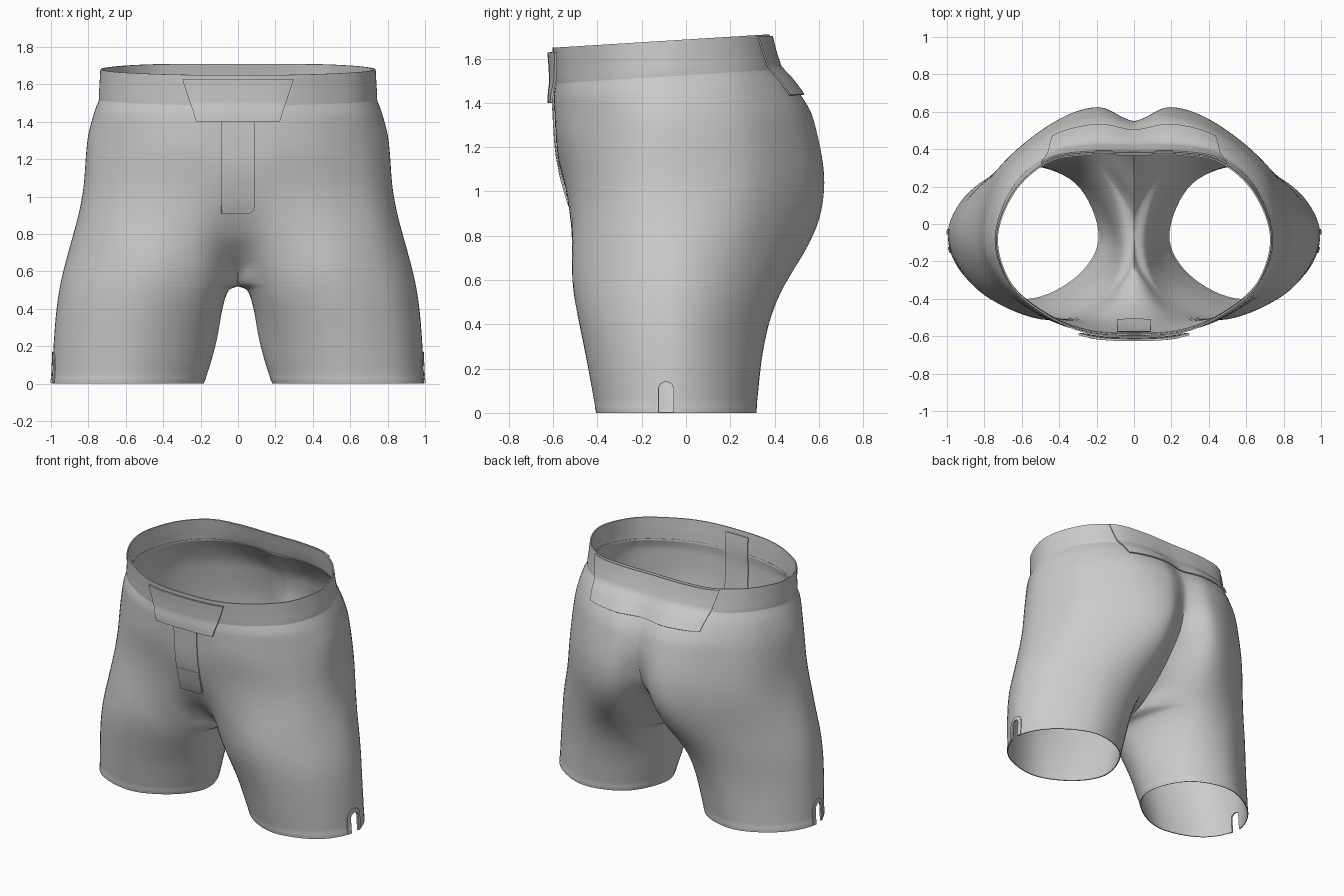
import bpy, bmesh, math
from mathutils import Vector
from mathutils.bvhtree import BVHTree

if "Cube" in bpy.data.objects:
    bpy.data.objects.remove(bpy.data.objects["Cube"])

# Half cross-sections by height; columns run front -> side -> back
LEVELS = [0, .3, .52, .62, .8, 1.0, 1.3, 1.46, 1.53, 1.68]
XS = [[.30, .57, .87, .996, .88, .60, .31],
      [.22, .53, .85, .98, .86, .56, .27],
      [.17, .50, .82, .955, .84, .54, .24],
      [.19, .50, .80, .93, .82, .52, .23],
      [.24, .52, .77, .88, .78, .49, .21],
      [.26, .52, .74, .83, .74, .46, .19],
      [.26, .50, .71, .805, .71, .45, .19],
      [.25, .49, .685, .765, .68, .46, .22],
      [.25, .47, .66, .74, .65, .47, .25],
      [.25, .46, .65, .73, .64, .46, .25]]
YS = [[-.28, -.405, -.31, -.07, .17, .315, .22],
      [-.33, -.46, -.34, -.07, .17, .345, .27],
      [-.41, -.505, -.36, -.07, .19, .39, .36],
      [-.46, -.515, -.35, -.07, .20, .425, .45],
      [-.515, -.49, -.34, -.07, .23, .485, .575],
      [-.535, -.47, -.32, -.08, .27, .53, .63],
      [-.575, -.49, -.32, -.08, .25, .49, .575],
      [-.58, -.49, -.325, -.08, .21, .41, .475],
      [-.57, -.48, -.32, -.08, .19, .355, .41],
      [-.58, -.49, -.33, -.08, .17, .33, .37]]
# Centre seam: height, front y, back y
SEAM = [(.52, -.06, -.06), (.53, -.13, .01), (.56, -.20, .08), (.62, -.28, .17),
        (.7, -.36, .27), (.8, -.445, .37), (1.0, -.54, .51), (1.2, -.583, .55),
        (1.3, -.59, .535), (1.46, -.597, .455), (1.53, -.59, .41), (1.68, -.60, .37)]
# Inner leg: height, x
INNER = [(0, .185), (.05, .165), (.25, .11), (.4, .085), (.48, .062), (.505, .042), (.52, 0)]


def curve(zs, vs):
    """Smooth interpolation without overshoot."""
    n = len(zs)
    d = [(vs[i + 1] - vs[i]) / (zs[i + 1] - zs[i]) for i in range(n - 1)]
    m = [d[0]] + [0 if a * b <= 0 else 2 * a * b / (a + b) for a, b in zip(d, d[1:])] + [d[-1]]

    def f(z):
        i = max(0, min(n - 2, sum(k <= z for k in zs) - 1))
        h = zs[i + 1] - zs[i]
        t = min(1, max(0, (z - zs[i]) / h))
        return ((1 + 2 * t) * (1 - t) ** 2 * vs[i] + t * (1 - t) ** 2 * h * m[i]
                + t * t * (3 - 2 * t) * vs[i + 1] + t * t * (t - 1) * h * m[i + 1])
    return f


def clamp(v):
    return max(0.0, min(1.0, v))


fx = [curve(LEVELS, c) for c in zip(*XS)]
fy = [curve(LEVELS, c) for c in zip(*YS)]
seam_z, seam_f, seam_b = zip(*SEAM)
front_y, back_y = curve(seam_z, seam_f), curve(seam_z, seam_b)
inner_x = curve(*zip(*INNER))
SEG = 8


def outline(z):
    p = [Vector((a(z), b(z))) for a, b in zip(fx, fy)]
    if z <= .52:
        f0 = b0 = Vector((inner_x(z), -.06))
    else:
        f0, b0 = Vector((0, front_y(z))), Vector((0, back_y(z)))
    p = [f0] + p + [b0]
    u, w = clamp((z - .52) / .1), clamp((1.45 - z) / .15)
    mirror_f, mirror_b = Vector((-p[1].x, p[1].y)), Vector((-p[-2].x, p[-2].y))
    g0 = p[-2].lerp(mirror_f, u)
    g1 = p[1].lerp(mirror_b.lerp(2 * b0 - p[-2], w * .6), u)
    q = [g0] + p + [g1]
    out = []
    for i in range(1, len(q) - 2):
        for s in range(SEG + (i == len(q) - 3)):
            t = s / SEG
            out.append(.5 * (2 * q[i] + (q[i + 1] - q[i - 1]) * t
                             + (2 * q[i - 1] - 5 * q[i] + 4 * q[i + 1] - q[i + 2]) * t * t
                             + (3 * q[i] - q[i - 1] - 3 * q[i + 1] + q[i + 2]) * t ** 3))
    return out


def section(z, grow=1.0):
    """Outline at one height, eased vertically away from the centre seam."""
    base = outline(z)
    reach = .16 * clamp(z / .3) * clamp((1.3 - z) / .3)
    near = [outline(z + reach * k / 5) for k in range(-5, 6)]
    c = Vector((.58, -.05)) if z < .5 else Vector((0, -.1))
    out, last = [], len(base) - 1
    for j, v in enumerate(base):
        w = clamp(min(j, last - j) / 7)
        wt = [6 - abs(k) for k in range(-5, 6)]
        mean = sum((n[j] * a for n, a in zip(near, wt)), Vector((0, 0))) / sum(wt)
        v = c + (v.lerp(mean, w * w * (3 - 2 * w)) - c) * grow
        out.append((max(0, v.x), v.y, z + .062 * (v.y + .1) * clamp((z - 1) / .5)))
    return out


def grid_faces(rows, cols):
    return [(i * cols + j, i * cols + j + 1, (i + 1) * cols + j + 1, (i + 1) * cols + j)
            for i in range(rows - 1) for j in range(cols - 1)]


def loft(sections):
    return [v for s in sections for v in s], grid_faces(len(sections), len(sections[0]))


def make(name, verts, faces, thick=0.0, offset=-1, mirror=False, cutter=None):
    me = bpy.data.meshes.new(name)
    me.from_pydata(verts, [], faces)
    bm = bmesh.new()
    bm.from_mesh(me)
    bmesh.ops.remove_doubles(bm, verts=bm.verts, dist=1e-5)
    bm.to_mesh(me)
    bm.free()
    ob = bpy.data.objects.new(name, me)
    bpy.context.collection.objects.link(ob)
    if mirror:
        ob.modifiers.new("mirror", 'MIRROR').merge_threshold = 1e-4
    m = ob.modifiers.new("cloth", 'SOLIDIFY')
    m.thickness, m.offset = thick, offset
    if cutter:
        m = ob.modifiers.new("notch", 'BOOLEAN')
        m.operation, m.object, m.solver = 'DIFFERENCE', cutter, 'EXACT'
    bpy.ops.object.select_all(action='DESELECT')
    ob.select_set(True)
    bpy.context.view_layer.objects.active = ob
    bpy.ops.object.convert(target='MESH')
    bpy.ops.object.shade_smooth_by_angle(angle=math.radians(40))


# Row heights: hem fold, leg, dense crotch, hips
rows = [0, .014, .028, .034] + [.034 + .446 * i / 14 for i in range(1, 15)]
rows += [.49, .5, .507, .513, .517, .52, .523, .53, .54, .55, .565, .58, .6]
rows += [.6 + .93 * i / 32 for i in range(1, 33)]
body = [section(z, 1.004 if z < .03 else 1.0) for z in rows]
band = [section(1.515 + .165 * i / 6, 1.008 if i else 1.0) for i in range(7)]
tree = BVHTree.FromPolygons(*loft(body + [section(1.6), section(1.68)]))

# Side notch cutter: a round-topped slot through each outer hem
NY, NR, NZ = -.09, .033, .107
prof = [(NY - NR, -.1)] + [(NY - NR * math.cos(math.pi * i / 12), NZ + NR * math.sin(math.pi * i / 12))
                           for i in range(13)] + [(NY + NR, -.1)]
bm = bmesh.new()
for s in (-1, 1):
    face = bm.faces.new([bm.verts.new((s * .8, y, z)) for y, z in prof])
    ext = bmesh.ops.extrude_face_region(bm, geom=[face])["geom"]
    bmesh.ops.translate(bm, vec=(s * .4, 0, 0), verts=[g for g in ext if isinstance(g, bmesh.types.BMVert)])
bmesh.ops.recalc_face_normals(bm, faces=bm.faces)
cut_me = bpy.data.meshes.new("notch_cutter")
bm.to_mesh(cut_me)
bm.free()
cutter = bpy.data.objects.new("notch_cutter", cut_me)
bpy.context.collection.objects.link(cutter)
cutter.hide_render = True

# Main garment and waistband
make("shorts_body", *loft(body), thick=.006, mirror=True, cutter=cutter)
make("waistband", *loft(band), thick=.008, mirror=True)
bpy.data.objects.remove(cutter)


def panel(name, top, bottom, side, lift, thick=.008, corner=0.0, n=24, m=14):
    """Cloth patch laid on the front (side=-1) or back (side=1)."""
    verts = []
    for i in range(m + 1):
        for j in range(n + 1):
            u, v = 2 * j / n - 1, i / m
            low = bottom[1]
            over = bottom[0] * u - (bottom[0] - corner)
            if corner and over > 0:
                low += corner - math.sqrt(max(0, corner ** 2 - over ** 2))
            x = u * (bottom[0] + (top[0] - bottom[0]) * v)
            z = low + (top[1] - low) * v
            hit, nor, _, _ = tree.ray_cast(Vector((max(abs(x), 1e-3), 2 * side, z)), Vector((0, -side, 0)))
            p = hit + nor * lift
            verts.append((math.copysign(p.x, x) if abs(x) > 1e-3 else 0, p.y, p.z))
    faces = [f[::-side] for f in grid_faces(m + 1, n + 1)]
    make(name, verts, faces, thick, 1)


# Patches: closure flap, fly, inner fly facing, back yoke
panel("front_flap", (.29, 1.63), (.22, 1.40), -1, .016, .012)
panel("fly_strip", (.09, 1.42), (.09, .91), -1, .003, .006, corner=.04)
panel("fly_stitched_end", (.085, 1.09), (.085, .918), -1, .008, .003, corner=.04)
panel("inner_fly_facing", (.09, 1.62), (.09, .95), -1, -.018, .006)
panel("back_yoke", (.49, 1.698), (.43, 1.43), 1, .009, .008, n=40)

# Binding tape around each side notch
path = [(-1, 0, .002 + NZ * i / 6) for i in range(6)]
path += [(-math.cos(math.pi * i / 12), math.sin(math.pi * i / 12), NZ) for i in range(13)]
path += [(1, 0, .002 + NZ * (5 - i) / 6) for i in range(6)]
tape = []
for dy, dz, z in path:
    for k in range(4):
        r = NR + .01 * k
        hit, _, _, _ = tree.ray_cast(Vector((2, NY + dy * r, z + dz * r)), Vector((-1, 0, 0)))
        tape.append(tuple(hit + Vector((.001, 0, 0))))
make("notch_binding", tape, [f[::-1] for f in grid_faces(len(path), 4)], .005, 1, mirror=True)
